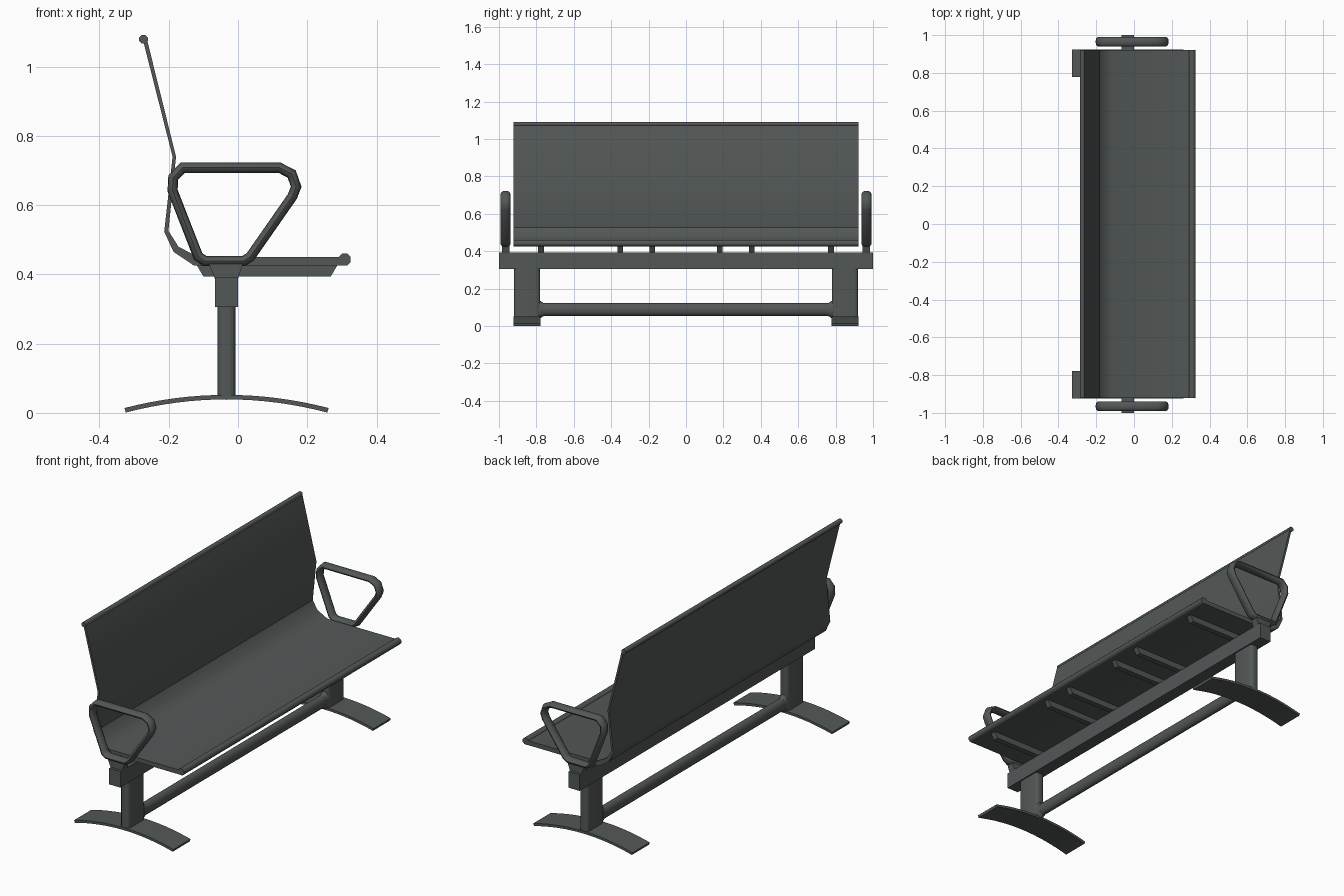
import bpy, bmesh, math
from mathutils import Vector

if "Cube" in bpy.data.objects:
    bpy.data.objects.remove(bpy.data.objects["Cube"])

mat = bpy.data.materials.new("dark grey metal")
mat.diffuse_color = (0.085, 0.096, 0.094, 1)
mat.use_nodes = True
mat.node_tree.nodes["Principled BSDF"].inputs["Base Color"].default_value = mat.diffuse_color


def finish(name, bm, angle=35):
    bmesh.ops.recalc_face_normals(bm, faces=bm.faces)
    me = bpy.data.meshes.new(name)
    bm.to_mesh(me)
    bm.free()
    ob = bpy.data.objects.new(name, me)
    bpy.context.collection.objects.link(ob)
    me.materials.append(mat)
    bpy.ops.object.select_all(action='DESELECT')
    ob.select_set(True)
    bpy.context.view_layer.objects.active = ob
    bpy.ops.object.shade_smooth_by_angle(angle=math.radians(angle))
    return ob


def skin(bm, rings, closed=False):
    """Join rings of points with quads; cap the ends when open."""
    vs = [[bm.verts.new(p) for p in r] for r in rings]
    n = len(vs[0])
    for i in range(len(vs) if closed else len(vs) - 1):
        a, b = vs[i], vs[(i + 1) % len(vs)]
        for j in range(n):
            k = (j + 1) % n
            bm.faces.new((a[j], a[k], b[k], b[j]))
    if not closed:
        bm.faces.new(vs[0])
        bm.faces.new(vs[-1])


def extrude_y(name, pts, y0, y1, angle=35):
    bm = bmesh.new()
    skin(bm, [[(x, y, z) for x, z in pts] for y in (y0, y1)])
    return finish(name, bm, angle)


def strip(name, back, front, y0, y1, angle=35):
    """Bent sheet made of paired back and front profile points."""
    bm = bmesh.new()
    skin(bm, [[(b[0], y0, b[1]), (f[0], y0, f[1]), (f[0], y1, f[1]), (b[0], y1, b[1])]
              for b, f in zip(back, front)])
    return finish(name, bm, angle)


def ngon(cx, cz, r, n):
    return [(cx + r * math.cos(2 * math.pi * (i + .5) / n),
             cz + r * math.sin(2 * math.pi * (i + .5) / n)) for i in range(n)]


# seat and backrest in one bent sheet
back = [(-0.274, 1.075), (-0.189, 0.740), (-0.213, 0.523), (-0.186, 0.465), (-0.128, 0.426), (0.31, 0.426)]
front = [(-0.262, 1.075), (-0.179, 0.740), (-0.201, 0.526), (-0.172, 0.480), (-0.115, 0.450), (0.31, 0.450)]
strip("seat_and_backrest", back, front, -0.922, 0.922)

# rolled edges
extrude_y("backrest_top_roll", ngon(-0.273, 1.079, 0.0135, 8), -0.922, 0.922, 50)
extrude_y("seat_front_roll", ngon(0.308, 0.443, 0.019, 8), -0.922, 0.922, 50)

# ribs under the seat
for i, y in enumerate((-0.775, -0.352, -0.18, 0.18, 0.352, 0.775)):
    extrude_y(f"seat_rib_{i + 1}", [(-0.12, 0.428), (-0.10, 0.394), (0.268, 0.394), (0.288, 0.428)],
              y - 0.015, y + 0.015)

# main beam
extrude_y("main_beam", [(-0.067, 0.306), (0.0, 0.306), (0.0, 0.392), (-0.067, 0.392)], -1, 1)

# lower stretcher, oval tube
bm = bmesh.new()
skin(bm, [[(-0.033 + 0.024 * math.cos(a), y, 0.088 + 0.034 * math.sin(a))
           for a in (2 * math.pi * i / 16 for i in range(16))] for y in (-0.8, 0.8)])
finish("lower_stretcher", bm)

for s, side in ((-1, "left"), (1, "right")):
    # leg post, flat with rounded corners
    bm = bmesh.new()
    c, hx, hy, r = 0.85, 0.026, 0.07, 0.018
    ring = []
    for q, (sx, sy) in enumerate(((1, 1), (-1, 1), (-1, -1), (1, -1))):
        for k in range(4):
            a = math.pi / 2 * (q + k / 3)
            ring.append((-0.033 + sx * (hx - r) + r * math.cos(a),
                         s * c + sy * (hy - r) + r * math.sin(a)))
    skin(bm, [[(x, y, z) for x, y in ring] for z in (0.045, 0.31)])
    finish(f"leg_{side}", bm)

    # small weld collar at the stretcher end
    bm = bmesh.new()
    skin(bm, [[(-0.033 + 0.025 * k * math.cos(a), s * y, 0.088 + 0.036 * h * math.sin(a))
               for a in (2 * math.pi * i / 16 for i in range(16))]
              for y, k, h in ((0.76, 0.97, 0.95), (0.785, 1.03, 1.4))])
    finish(f"stretcher_collar_{side}", bm)

    # arched foot
    top, bot = [], []
    for i in range(17):
        t = -1 + i / 8
        x, z = -0.033 + 0.293 * t, 0.052 - 0.038 * t * t
        top.append((x + 0.002 * t, z))
        bot.append((x - 0.002 * t, z - 0.013))
    strip(f"foot_{side}", bot, top, s * 0.85 - 0.073, s * 0.85 + 0.073)

    # armrest loop, oval tube with mitred corners
    path = [Vector(p) for p in ((-0.160, 0.708), (0.12, 0.708), (0.155, 0.690), (0.168, 0.653),
                                (0.157, 0.625), (0.035, 0.450), (0.015, 0.438), (-0.095, 0.438),
                                (-0.115, 0.452), (-0.189, 0.642), (-0.187, 0.680))]
    rings = []
    for i, p in enumerate(path):
        d0 = (p - path[i - 1]).normalized()
        d1 = (path[(i + 1) % len(path)] - p).normalized()
        t = (d0 + d1).normalized()
        nrm = Vector((-t.y, t.x)) * (0.0145 / max(0.5, t.dot(d0)))
        rings.append([(p.x + nrm.x * math.cos(a), s * 0.965 + 0.026 * math.sin(a), p.y + nrm.y * math.cos(a))
                      for a in (2 * math.pi * k / 12 for k in range(12))])
    bm = bmesh.new()
    skin(bm, rings, True)
    finish(f"armrest_{side}", bm, 50)

    # armrest mount on the beam
    extrude_y(f"armrest_mount_{side}", [(-0.067, 0.388), (0.0, 0.388), (0.015, 0.432), (-0.085, 0.432)],
              s * 0.965 - 0.02, s * 0.965 + 0.02)
